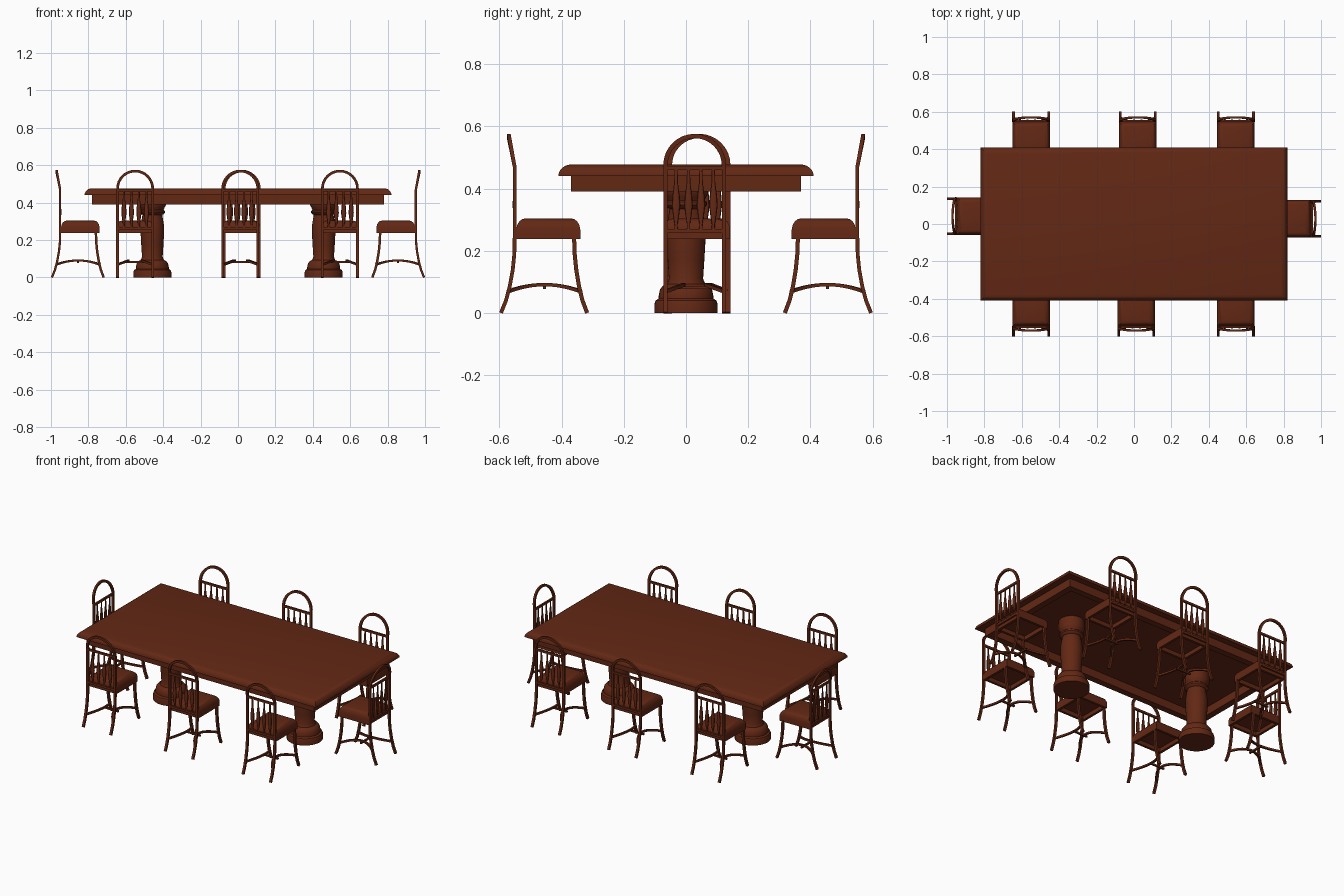
import bpy, bmesh, math
from mathutils import Vector, Matrix

if "Cube" in bpy.data.objects:
    bpy.data.objects.remove(bpy.data.objects["Cube"])

wood = bpy.data.materials.new("dark red brown wood")
wood.diffuse_color = (0.125, 0.021, 0.007, 1)
wood.use_nodes = True
wood.node_tree.nodes["Principled BSDF"].inputs["Base Color"].default_value = wood.diffuse_color


def finish(name, bm):
    bmesh.ops.recalc_face_normals(bm, faces=bm.faces)
    me = bpy.data.meshes.new(name)
    bm.to_mesh(me)
    bm.free()
    me.materials.append(wood)
    me.shade_smooth()
    me.set_sharp_from_angle(angle=math.radians(35))
    ob = bpy.data.objects.new(name, me)
    bpy.context.collection.objects.link(ob)
    return ob


def skin(name, rings, caps=True):
    """Join a row of equal rings into a surface."""
    bm = bmesh.new()
    vs = [[bm.verts.new(p) for p in r] for r in rings]
    n = len(vs[0])
    for a, b in zip(vs, vs[1:]):
        for i in range(n):
            j = (i + 1) % n
            bm.faces.new((a[i], a[j], b[j], b[i]))
    if caps:
        bm.faces.new(vs[0])
        bm.faces.new(vs[-1])
    return finish(name, bm)


def slab(name, hx, hy, profile, cy=0, caps=True):
    """Rectangular rings given as (inset, z)."""
    return skin(name, [[(sx * (hx - d), cy + sy * (hy - d), z)
                        for sx, sy in ((-1, -1), (1, -1), (1, 1), (-1, 1))]
                       for d, z in profile], caps)


def lathe(name, profile, x=0, y=0, n=32, flat=1):
    return skin(name, [[(x + r * math.cos(2 * math.pi * i / n),
                         y + flat * r * math.sin(2 * math.pi * i / n), z)
                        for i in range(n)] for r, z in profile])


def sweep(name, path, side, w, t):
    """Rectangular bar along a path, w wide along the side direction."""
    pts = [Vector(p) for p in path]
    rings = []
    for i, p in enumerate(pts):
        tan = (pts[min(i + 1, len(pts) - 1)] - pts[max(i - 1, 0)]).normalized()
        b = tan.cross(Vector(side)).normalized()
        a = b.cross(tan)
        rings.append([p + a * u * w / 2 + b * v * t / 2
                      for u, v in ((-1, -1), (1, -1), (1, 1), (-1, 1))])
    return skin(name, rings)


# table
slab("table_top", 0.82, 0.41, [(0, 0.44), (0, 0.447), (0.004, 0.457), (0.011, 0.466),
                               (0.021, 0.473), (0.035, 0.477)])
slab("table_apron", 0.78, 0.37, [(0.04, 0.441), (0.04, 0.39), (0, 0.39), (0, 0.441)], caps=False)
column = [(0.102, 0), (0.102, 0.028), (0.098, 0.04), (0.088, 0.046), (0.088, 0.055),
          (0.084, 0.075), (0.074, 0.088), (0.062, 0.093), (0.055, 0.11), (0.059, 0.17),
          (0.063, 0.24), (0.062, 0.28), (0.056, 0.315), (0.053, 0.335), (0.062, 0.34),
          (0.067, 0.347), (0.067, 0.356), (0.06, 0.362), (0.066, 0.375), (0.072, 0.385),
          (0.072, 0.441)]
for s in (-1, 1):
    lathe("table_pedestal", column, x=s * 0.458)

# one chair, back towards -y
chair = []
# seat cushion with hollow underside
chair.append(slab("seat", 0.1, 0.103,
                  [(0.015, 0.262), (0.015, 0.237), (0, 0.237), (0, 0.268), (0.003, 0.282),
                   (0.009, 0.293), (0.018, 0.301), (0.03, 0.304)], cy=-0.443))
# back legs, posts and arch as one hoop
leg = [(-0.595, 0), (-0.579, 0.04), (-0.567, 0.085), (-0.557, 0.14), (-0.552, 0.19),
       (-0.551, 0.25), (-0.551, 0.47)]
R = 0.094
arch = [(-R * math.cos(a), -0.552 - 0.018 * math.sin(a), 0.475 + R * math.sin(a))
        for a in (math.pi * i / 16 for i in range(17))]
hoop = [(-R, y, z) for y, z in leg] + arch + [(R, y, z) for y, z in reversed(leg)]
chair.append(sweep("back_hoop", hoop, (0, 1, 0), 0.012, 0.014))
# back rails
for z in (0.263, 0.466):
    chair.append(sweep("back_rail", [(-R, -0.551, z), (R, -0.551, z)], (0, 1, 0), 0.01, 0.013))
# vase-shaped back spindles
for i in range(4):
    chair.append(lathe("back_spindle",
                       [(0.006, 0.262), (0.005, 0.285), (0.01, 0.315), (0.014, 0.345),
                        (0.012, 0.375), (0.006, 0.42), (0.005, 0.466)],
                       x=-0.06 + 0.04 * i, y=-0.551, n=10, flat=0.5))
for s in (-1, 1):
    # curved front legs
    chair.append(sweep("front_leg", [(s * R, y, z) for y, z in
                       ((-0.318, 0), (-0.333, 0.04), (-0.344, 0.085), (-0.353, 0.14),
                        (-0.358, 0.19), (-0.36, 0.245))], (0, 1, 0), 0.013, 0.014))
    # side stretchers bowed inwards and upwards
    bow = []
    for i in range(13):
        u = i / 6 - 1
        bow.append((s * (0.035 + 0.059 * u * u), -0.455 + 0.117 * u, 0.091 - 0.022 * u * u))
    chair.append(sweep("side_stretcher", bow, (0, 0, 1), 0.011, 0.011))
# bar between the stretchers
chair.append(sweep("cross_stretcher", [(-0.05, -0.455, 0.082), (0.05, -0.455, 0.082)],
                   (0, 0, 1), 0.01, 0.01))

# chair places: x, y, turn
places = [(-0.55, 0, 0), (0.012, 0, 0), (0.545, 0, 0),
          (-0.55, 0, 180), (0.02, 0, 180), (0.545, 0, 180),
          (-0.4, 0.042, -90), (0.4, 0.028, 90)]
for k, (x, y, turn) in enumerate(places):
    m = Matrix.Translation((x, y, 0)) @ Matrix.Rotation(math.radians(turn), 4, 'Z')
    for part in chair:
        ob = part
        if k:
            ob = part.copy()
            bpy.context.collection.objects.link(ob)
        ob.matrix_world = m
